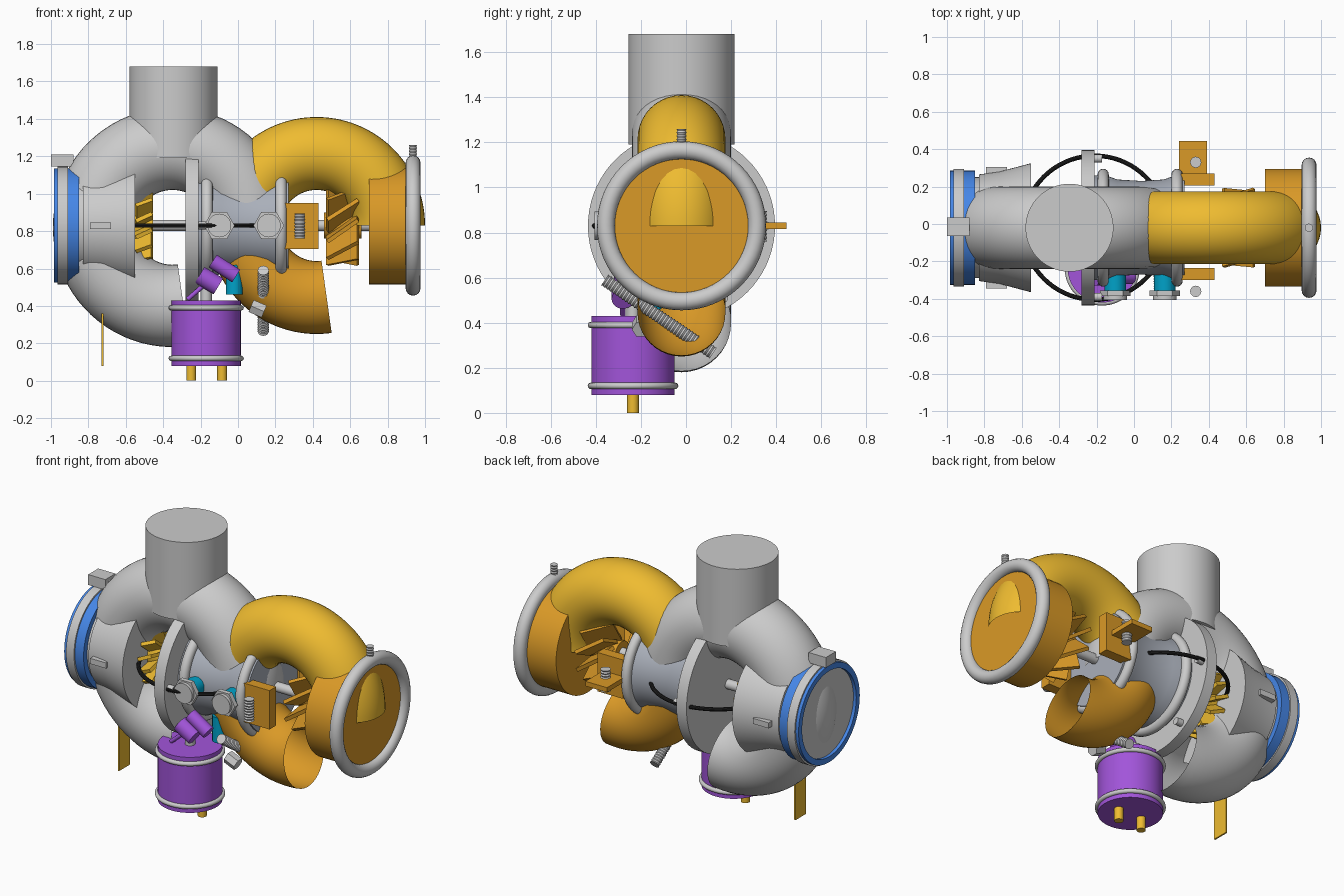
import bpy, bmesh, math
from mathutils import Vector, Matrix

if "Cube" in bpy.data.objects:
    bpy.data.objects.remove(bpy.data.objects["Cube"])

CY, CZ = -0.02, 0.83          # main shaft line runs along x at this y, z
X, Y, Z = Vector((1, 0, 0)), Vector((0, 1, 0)), Vector((0, 0, 1))


def mat(name, r, g, b):
    m = bpy.data.materials.new(name)
    m.diffuse_color = (r, g, b, 1)
    m.use_nodes = True
    m.node_tree.nodes["Principled BSDF"].inputs["Base Color"].default_value = m.diffuse_color
    return m


ORANGE = mat("orange", 0.86, 0.50, 0.03)
RUST = mat("rust_orange", 0.70, 0.32, 0.02)
PURPLE = mat("purple", 0.36, 0.09, 0.70)
BLUE = mat("blue", 0.06, 0.24, 0.80)
TEAL = mat("teal", 0.0, 0.36, 0.58)
SLATE = mat("slate", 0.40, 0.43, 0.49)
BLACK = mat("black", 0.015, 0.015, 0.015)


def finish(name, bm, material=None, smooth=True):
    bmesh.ops.recalc_face_normals(bm, faces=bm.faces)
    me = bpy.data.meshes.new(name)
    bm.to_mesh(me)
    bm.free()
    if smooth:
        me.shade_smooth()
        me.set_sharp_from_angle(angle=math.radians(35))
    ob = bpy.data.objects.new(name, me)
    bpy.context.collection.objects.link(ob)
    if material:
        me.materials.append(material)
    return ob


def lathe(name, profile, loc, axis=Z, material=None, n=48, closed=False, cap=True):
    """Revolve (radius, height) points around an axis through loc."""
    bm = bmesh.new()
    rot = Vector(axis).to_track_quat('Z', 'Y').to_matrix()
    rings = [[bm.verts.new(Vector(loc) + rot @ Vector((r * math.cos(a), r * math.sin(a), h)))
              for a in (2 * math.pi * i / n for i in range(n))] for r, h in profile]
    pairs = list(zip(rings, rings[1:])) + ([(rings[-1], rings[0])] if closed else [])
    for p, q in pairs:
        for i in range(n):
            j = (i + 1) % n
            bm.faces.new((p[i], p[j], q[j], q[i]))
    if cap and not closed:
        bm.faces.new(rings[0])
        bm.faces.new(rings[-1])
    return finish(name, bm, material)


def rod(name, a, b, r, material=None, n=32):
    a, b = Vector(a), Vector(b)
    return lathe(name, [(r, 0), (r, (b - a).length)], a, b - a, material, n)


def ring(name, loc, axis, R, r, material=None, n=64, m=16):
    prof = [(R + r * math.cos(2 * math.pi * k / m), r * math.sin(2 * math.pi * k / m)) for k in range(m)]
    return lathe(name, prof, loc, axis, material, n, closed=True)


def threaded(name, a, b, r, pitch=0.016):
    a, b = Vector(a), Vector(b)
    length = (b - a).length
    k = max(2, int(length / pitch))
    prof = [(r * (0.84 if i % 2 else 1), length * i / (2 * k)) for i in range(2 * k + 1)]
    return lathe(name, prof, a, b - a, None, 20)


def scroll(name, cx, cz, R, r, a0, a1, material=None, n=60, m=40):
    """Open pipe bent in the xz plane."""
    bm = bmesh.new()
    rows = []
    for i in range(n + 1):
        a = math.radians(a0 + (a1 - a0) * i / n)
        d = Vector((math.cos(a), 0, math.sin(a)))
        c = Vector((cx, CY, cz)) + d * R
        rows.append([bm.verts.new(c + d * r * math.cos(t) + Y * r * math.sin(t))
                     for t in (2 * math.pi * k / m for k in range(m))])
    for p, q in zip(rows, rows[1:]):
        for k in range(m):
            bm.faces.new((p[k], p[(k + 1) % m], q[(k + 1) % m], q[k]))
    return finish(name, bm, material)


def box(name, lo, hi, material=None):
    lo, hi = Vector(lo), Vector(hi)
    bm = bmesh.new()
    bmesh.ops.create_cube(bm, size=1, matrix=Matrix.Translation((lo + hi) / 2) @ Matrix.Diagonal((*(hi - lo), 1)))
    return finish(name, bm, material, False)


def wheel(name, x0, x1, r_hub, r_tip, count, twist, material):
    """Hub with twisted radial blades around the shaft."""
    mid = (x0 + x1) / 2
    rod(name + "_hub", (x0, CY, CZ), (x1, CY, CZ), r_hub, material)
    bm = bmesh.new()
    for i in range(count):
        m = (Matrix.Translation((mid, CY, CZ)) @ Matrix.Rotation(2 * math.pi * i / count, 4, 'X')
             @ Matrix.Translation((0, 0, (r_hub + r_tip) / 2 - 0.01)) @ Matrix.Rotation(math.radians(twist), 4, 'Z')
             @ Matrix.Diagonal((x1 - x0, 0.022, r_tip - r_hub + 0.02, 1)))
        bmesh.ops.create_cube(bm, size=1, matrix=m)
    finish(name + "_blades", bm, material, False)


# scroll housings
scroll("compressor_scroll", -0.35, 0.82, 0.42, 0.22, 0, 278)
scroll("turbine_scroll_upper", 0.42, CZ, 0.385, 0.195, 0, 185, ORANGE)
scroll("turbine_scroll_lower", 0.42, CZ, 0.385, 0.195, 185, 278, RUST)
rod("compressor_outlet", (-0.345, CY, 1.19), (-0.345, CY, 1.68), 0.235, None, 64)

# compressor inlet
S = (0, CY, CZ)
lathe("inlet_cone", [(0.27, -0.965), (0.27, -0.83), (0.285, -0.83), (0.30, -0.72), (0.345, -0.55)], S, X, None, 64)
lathe("inlet_sleeve", [(0.305, -0.985), (0.305, -0.85), (0.27, -0.85), (0.27, -0.985)], S, X, BLUE, 64, closed=True)
lathe("inlet_clamp", [(0.315, -0.965), (0.315, -0.91), (0.29, -0.91), (0.29, -0.965)], S, X, None, 64, closed=True)
box("clamp_block", (-1.0, -0.065, 1.145), (-0.88, 0.035, 1.21))
for s, n in ((-1, "front"), (1, "back")):
    box("inlet_rib_" + n, (-0.79, CY + s * 0.30 - 0.025, 0.81), (-0.68, CY + s * 0.30 + 0.025, 0.845))
box("hanging_tag", (-0.73, -0.155, 0.08), (-0.72, -0.05, 0.36), ORANGE)

# wheels
wheel("compressor_wheel", -0.55, -0.455, 0.10, 0.20, 14, 25, ORANGE)
wheel("turbine_wheel", 0.46, 0.66, 0.07, 0.205, 11, 35, RUST)
rod("shaft", (-0.56, CY, CZ), (0.7, CY, CZ), 0.03)

# back plate with bolts
rod("back_plate", (-0.28, CY, CZ), (-0.21, CY, CZ), 0.415, None, 72)
for i in range(6):
    a = math.radians(60 * i)
    p = Vector((-0.215, CY + 0.37 * math.cos(a), CZ + 0.37 * math.sin(a)))
    rod("plate_bolt_%d" % i, p, p + X * 0.045, 0.022, None, 16)

# centre housing with rings
lathe("centre_housing", [(0.28, -0.21), (0.28, -0.15), (0.258, -0.09), (0.25, 0.04), (0.258, 0.16), (0.28, 0.22), (0.28, 0.27)],
      S, X, SLATE, 64)
for x, n in ((-0.165, "left"), (0.23, "right")):
    ring("housing_ring_" + n, (x, CY, CZ), X, 0.285, 0.03)
ring("oil_hose", (-0.21, CY, CZ), Z, 0.385, 0.012, BLACK, 72, 10)

# oil fittings
for x, n in ((-0.1, "left"), (0.165, "right")):
    rod("fitting_" + n, (x, -0.23, CZ), (x, -0.36, CZ), 0.057, TEAL)
    rod("fitting_hex_" + n, (x, -0.355, CZ), (x, -0.385, CZ), 0.082, None, 6)
    rod("fitting_cap_" + n, (x, -0.36, CZ), (x, -0.405, CZ), 0.063)
rod("drain_fitting", (-0.02, -0.15, 0.62), (-0.02, -0.15, 0.46), 0.045, TEAL)

# wastegate actuator
A = (-0.17, -0.235)
rod("actuator_can", (*A, 0.08), (*A, 0.43), 0.185, PURPLE, 64)
for z, n in ((0.12, "lower"), (0.39, "upper")):
    ring("actuator_band_" + n, (*A, z), Z, 0.187, 0.014)
for x, n in ((-0.25, "left"), (-0.085, "right")):
    rod("actuator_stud_" + n, (x, A[1], 0), (x, A[1], 0.09), 0.026, ORANGE, 20)
rod("actuator_stem", (*A, 0.42), (*A, 0.53), 0.03)
rod("actuator_link", (-0.27, -0.28, 0.435), (-0.16, -0.28, 0.53), 0.012, PURPLE, 16)
rod("actuator_port_lower", (-0.205, -0.28, 0.565), (-0.105, -0.28, 0.505), 0.05, PURPLE)
rod("actuator_port_upper", (-0.135, -0.28, 0.64), (-0.01, -0.28, 0.56), 0.04, PURPLE)

# adjuster rod through the lower pipe
threaded("adjuster_rod", (0.135, -0.36, 0.59), (0.135, 0.12, 0.265), 0.03)
rod("adjuster_nut", (0.07, -0.20, 0.40), (0.14, -0.20, 0.37), 0.04, None, 6)

# turbine flange blocks
box("flange_block_front", (0.25, -0.30, 0.705), (0.43, -0.235, 0.95), RUST)
box("flange_block_back", (0.25, 0.205, 0.705), (0.43, 0.27, 0.95), RUST)
box("flange_plate", (0.24, 0.26, 0.815), (0.39, 0.445, 0.845), RUST)
for y, n in ((-0.36, "front"), (0.33, "back")):
    threaded("flange_bolt_" + n, (0.33, y, 0.76), (0.33, y, 0.895), 0.03)

# turbine outlet
rod("turbine_outlet", (0.70, CY, CZ), (0.94, CY, CZ), 0.315, RUST, 64)
ring("outlet_clamp", (0.936, CY, CZ), X, 0.335, 0.04)
threaded("clamp_bolt", (0.935, CY, 1.18), (0.935, CY, 1.26), 0.022)
